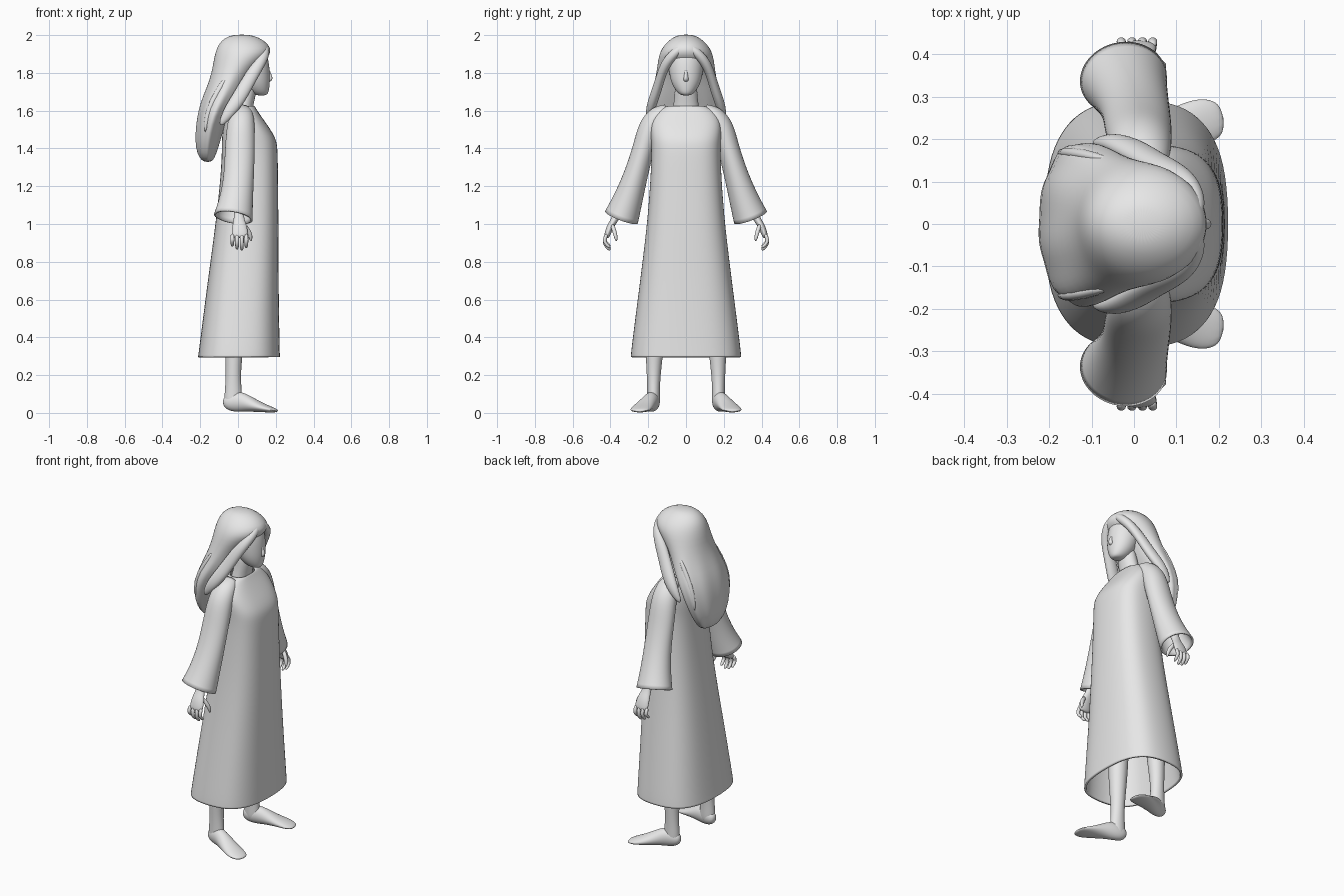
import bpy, bmesh, math
from mathutils import Vector

grey = bpy.data.materials.new("light_grey")
grey.diffuse_color = (0.8, 0.8, 0.8, 1)


def loft(name, pts, n=12, ref=(1, 0, 0), level=False, power=2.0, cap=True,
         mirror=False, thick=0.0, ripple=None, sub=2):
    """Skin oval sections (x, y, z, radius along ref, radius across) along a path."""
    bm = bmesh.new()
    P = [Vector(p[:3]) for p in pts]
    rings = []
    for i, p in enumerate(pts):
        t = (P[min(i + 1, len(P) - 1)] - P[max(i - 1, 0)]).normalized()
        if level:
            t = Vector((0, 0, 1))
        u = Vector(ref)
        u = (u - t * u.dot(t)).normalized()
        v = t.cross(u)
        ring = []
        for k in range(n):
            a = 2 * math.pi * k / n
            c, s = math.cos(a), math.sin(a)
            e = 2 / power
            f = 1.02 * (ripple(a, p[2]) if ripple else 1)
            ring.append(bm.verts.new(
                P[i] + u * (p[3] * f * math.copysign(abs(c) ** e, c))
                + v * (p[4] * f * math.copysign(abs(s) ** e, s))))
        rings.append(ring)
    for r, q in zip(rings, rings[1:]):
        for k in range(n):
            j = (k + 1) % n
            bm.faces.new((r[k], r[j], q[j], q[k]))
    if cap:
        bm.faces.new(rings[0])
        bm.faces.new(rings[-1])
    bmesh.ops.recalc_face_normals(bm, faces=bm.faces)
    if not cap:
        # open shells: make sure the wall faces outward
        f = bm.faces[0]
        f.normal_update()
        if f.normal.dot(f.calc_center_median() - P[0]) < 0:
            bmesh.ops.reverse_faces(bm, faces=bm.faces)
    me = bpy.data.meshes.new(name)
    bm.to_mesh(me)
    bm.free()
    me.materials.append(grey)
    for f in me.polygons:
        f.use_smooth = True
    ob = bpy.data.objects.new(name, me)
    bpy.context.collection.objects.link(ob)
    if mirror:
        m = ob.modifiers.new("mirror", 'MIRROR')
        m.use_axis = (False, True, False)
        m.use_mirror_merge = False
    s = ob.modifiers.new("smooth", 'SUBSURF')
    s.levels = s.render_levels = sub
    if thick:
        w = ob.modifiers.new("wall", 'SOLIDIFY')
        w.thickness, w.offset = thick, -1
    return ob


def column(rows):
    """Rows of (z, x centre, x radius, y radius) on the middle plane."""
    return [(cx, 0, z, rx, ry) for z, cx, rx, ry in rows]


# Dress: long flared gown, open at hem and neck
loft("dress", column([
    (0.295, .005, .215, .29), (0.33, .007, .212, .288), (0.65, .024, .189, .247),
    (1.0, .048, .165, .203), (1.25, .06, .15, .185), (1.4, .063, .146, .18),
    (1.46, .057, .142, .185), (1.55, .033, .103, .19), (1.61, .03, .065, .14),
    (1.628, .03, .056, .092), (1.622, .03, .05, .08)]),
    n=20, level=True, power=2.7, cap=False, thick=.012)

# Sleeves: wide bell cuffs
loft("sleeve", [
    (.02, .10, 1.605, .045, .03), (.02, .145, 1.585, .063, .05),
    (.015, .19, 1.52, .075, .065), (.01, .225, 1.4, .08, .057),
    (.005, .268, 1.25, .08, .064), (-.01, .31, 1.12, .09, .08),
    (-.025, .342, 1.035, .105, .094)],
    n=14, cap=False, mirror=True, thick=.01)

# Forearm and palm
loft("hand", [
    (0, .30, 1.2, .03, .03), (.005, .35, 1.09, .027, .024),
    (.005, .372, 1.03, .026, .019), (.008, .40, .99, .04, .019),
    (.01, .415, .95, .044, .017), (.01, .422, .925, .04, .013)],
    mirror=True)

# Fingers curl inward, little finger at the back
for i, (x, drop) in enumerate([(-.03, .02), (-.005, .005), (.02, 0), (.044, .012)]):
    loft(f"finger_{i + 1}", [
        (x, .418, .95, .011, .011), (x, .433, .915, .012, .011),
        (x, .428, .888 + drop, .011, .01), (x, .412, .870 + drop, .010, .009),
        (x, .400, .862 + drop, .006, .006)], n=8, mirror=True, sub=1)
loft("thumb", [
    (.03, .392, 1.0, .012, .012), (.055, .38, .965, .014, .012),
    (.068, .372, .935, .012, .011), (.068, .368, .908, .006, .006)],
    n=8, mirror=True, sub=1)

# Legs and bare feet turned slightly outward
loft("leg", [
    (-.02, .15, .8, .065, .06), (-.02, .162, .45, .058, .056),
    (-.022, .168, .3, .046, .046), (-.025, .171, .2, .040, .037),
    (-.025, .172, .12, .045, .034), (-.025, .172, .06, .05, .036),
    (-.025, .172, .025, .04, .03)], level=True, mirror=True)
loft("foot", [
    (-.08, .165, .052, .018, .016), (-.055, .168, .055, .045, .034),
    (0, .18, .062, .058, .04), (.05, .20, .05, .045, .045),
    (.11, .225, .032, .028, .055), (.17, .245, .018, .017, .058),
    (.212, .25, .010, .007, .035)], ref=(0, 0, 1), mirror=True)

# Neck and head
loft("neck", [(.02, 0, 1.54, .06, .085), (.025, 0, 1.61, .052, .072),
              (.045, 0, 1.68, .05, .06), (.06, 0, 1.78, .05, .06)], level=True)
loft("head", column([
    (1.68, .125, .02, .018), (1.69, .115, .045, .04), (1.72, .10, .066, .064),
    (1.76, .09, .08, .082), (1.82, .075, .093, .092), (1.88, .06, .10, .096),
    (1.95, .05, .08, .08)]), n=16, level=True)
loft("nose", [(.158, 0, 1.825, .006, .006), (.168, 0, 1.79, .01, .010),
              (.171, 0, 1.768, .016, .015), (.162, 0, 1.752, .01, .012)],
     n=8, level=True)


# Hair: one long mass with grooves running down the lower length
def grooves(a, z):
    depth = .03 * min(1, max(0, (1.8 - z) / .2))
    return 1 + depth * math.cos(9 * a + 1)


loft("hair", column([
    (2.003, .02, .035, .03), (1.988, .022, .09, .07), (1.95, .03, .132, .112),
    (1.91, .03, .146, .135), (1.87, .01, .136, .145), (1.8, -.03, .107, .153),
    (1.72, -.065, .10, .17), (1.65, -.10, .095, .188), (1.57, -.135, .08, .192),
    (1.48, -.155, .07, .17), (1.4, -.165, .058, .132), (1.35, -.165, .04, .095),
    (1.328, -.16, .02, .05)]), n=36, level=True, ripple=grooves, sub=1)

# Side locks swept from the parting past the cheeks and over the shoulders
loft("side_lock", [
    (.13, .005, 1.945, .025, .02), (.148, .05, 1.915, .026, .025),
    (.125, .098, 1.865, .03, .028), (.08, .128, 1.80, .036, .026),
    (.04, .148, 1.73, .038, .026), (0, .172, 1.66, .04, .028),
    (-.05, .195, 1.59, .034, .024), (-.095, .19, 1.52, .012, .01)],
    n=10, mirror=True)
# Thin loose strands behind the shoulders
loft("loose_strand", [
    (-.06, .15, 1.78, .012, .01), (-.12, .165, 1.68, .018, .014),
    (-.165, .17, 1.58, .018, .014), (-.175, .165, 1.48, .006, .006)],
    n=8, mirror=True, sub=1)
